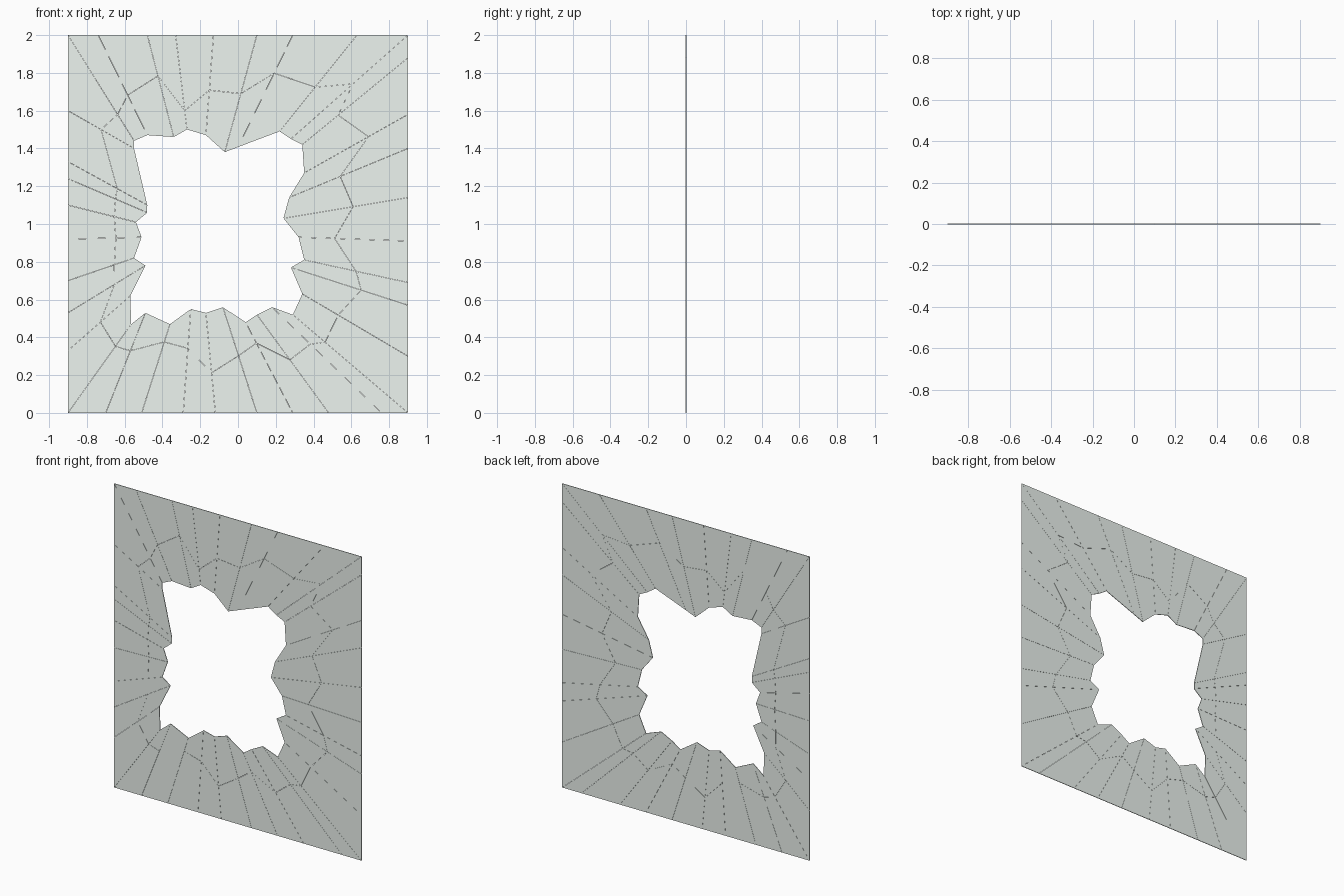
import bpy, bmesh
from mathutils import Vector

if "Cube" in bpy.data.objects:
    bpy.data.objects.remove(bpy.data.objects["Cube"])

W, H, THICK = 1.8, 2.0, 0.004
GAP = 0.0005  # hairline crack inset of every shard

# Crack rays, clockwise: hole x, hole z, distance round the outer border, break position along the ray
RAYS = [
    (-.55, 1.44, 0, .75), (-.48, 1.47, .16, .6), (-.34, 1.46, .42, .4),
    (-.27, 1.50, .57, .8), (-.17, 1.47, .77, .55), (-.07, 1.38, 1.0, .5),
    (0, 1.407, 1.19, .34), (.22, 1.49, 1.53, .54), (.28, 1.45, 1.8, .47),
    (.34, 1.42, 1.92, .66), (.35, 1.27, 2.22, .38), (.27, 1.14, 2.4, .57),
    (.24, 1.03, 2.66, .44), (.32, .93, 2.89, .67), (.35, .81, 3.11, .5),
    (.28, .77, 3.23, .4), (.34, .63, 3.5, .66), (.29, .52, 3.8, .72),
    (.18, .56, 3.94, .65), (.10, .52, 4.22, .54), (.04, .48, 4.41, .77),
    (-.08, .56, 4.6, .54), (-.17, .53, 4.82, .4), (-.25, .55, 4.99, .62),
    (-.36, .47, 5.21, .8), (-.49, .53, 5.4, .62), (-.565, .47, 5.6, .75),
    (-.57, .62, 5.93, .52), (-.49, .78, 6.13, .6), (-.55, .82, 6.3, .7),
    (-.51, .93, 6.52, .65), (-.54, 1.01, 6.7, .68), (-.48, 1.06, 6.84, .6),
    (-.48, 1.10, 6.93, .62), (-.55, 1.40, 7.2, .5),
]

glass = bpy.data.materials.new("pale_glass")
glass.diffuse_color = (0.85, 0.91, 0.87, 1)
glass.use_nodes = True
glass.node_tree.nodes["Principled BSDF"].inputs["Base Color"].default_value = glass.diffuse_color


def border(t):
    """Point on the rectangular border, clockwise from the top left corner."""
    if t <= W:
        return Vector((-W / 2 + t, 0, H))
    if t <= W + H:
        return Vector((W / 2, 0, H - (t - W)))
    if t <= 2 * W + H:
        return Vector((W / 2 - (t - W - H), 0, 0))
    return Vector((-W / 2, 0, t - 2 * W - H))


def inset(pts):
    """Pull every corner in along its two edges, leaving a hairline gap."""
    n = len(pts)
    return [p + GAP * ((pts[k - 1] - p).normalized() + (pts[(k + 1) % n] - p).normalized())
            for k, p in enumerate(pts)]


def make_shards(name, loop_a, loop_b):
    """Separate thin shards filling the band between two loops."""
    bm = bmesh.new()
    back = Vector((0, THICK / 2, 0))
    n = len(loop_a)
    for i in range(n):
        j = (i + 1) % n
        corners = inset([loop_a[i], loop_b[i], loop_b[j], loop_a[j]])
        face = bm.faces.new([bm.verts.new(p + back) for p in corners])
        ext = bmesh.ops.extrude_face_region(bm, geom=[face], use_keep_orig=True)
        verts = [v for v in ext["geom"] if isinstance(v, bmesh.types.BMVert)]
        bmesh.ops.translate(bm, verts=verts, vec=-2 * back)
    bmesh.ops.recalc_face_normals(bm, faces=bm.faces)
    mesh = bpy.data.meshes.new(name)
    bm.to_mesh(mesh)
    bm.free()
    mesh.materials.append(glass)
    obj = bpy.data.objects.new(name, mesh)
    bpy.context.collection.objects.link(obj)


outer = [border(t) for _, _, t, _ in RAYS]
hole = [Vector((x, 0, z)) for x, z, _, _ in RAYS]
middle = [o.lerp(h, r[3]) for o, h, r in zip(outer, hole, RAYS)]

# Outer shards along the frame, inner shards round the jagged hole
make_shards("outer_pane_shards", outer, middle)
make_shards("inner_pane_shards", middle, hole)
